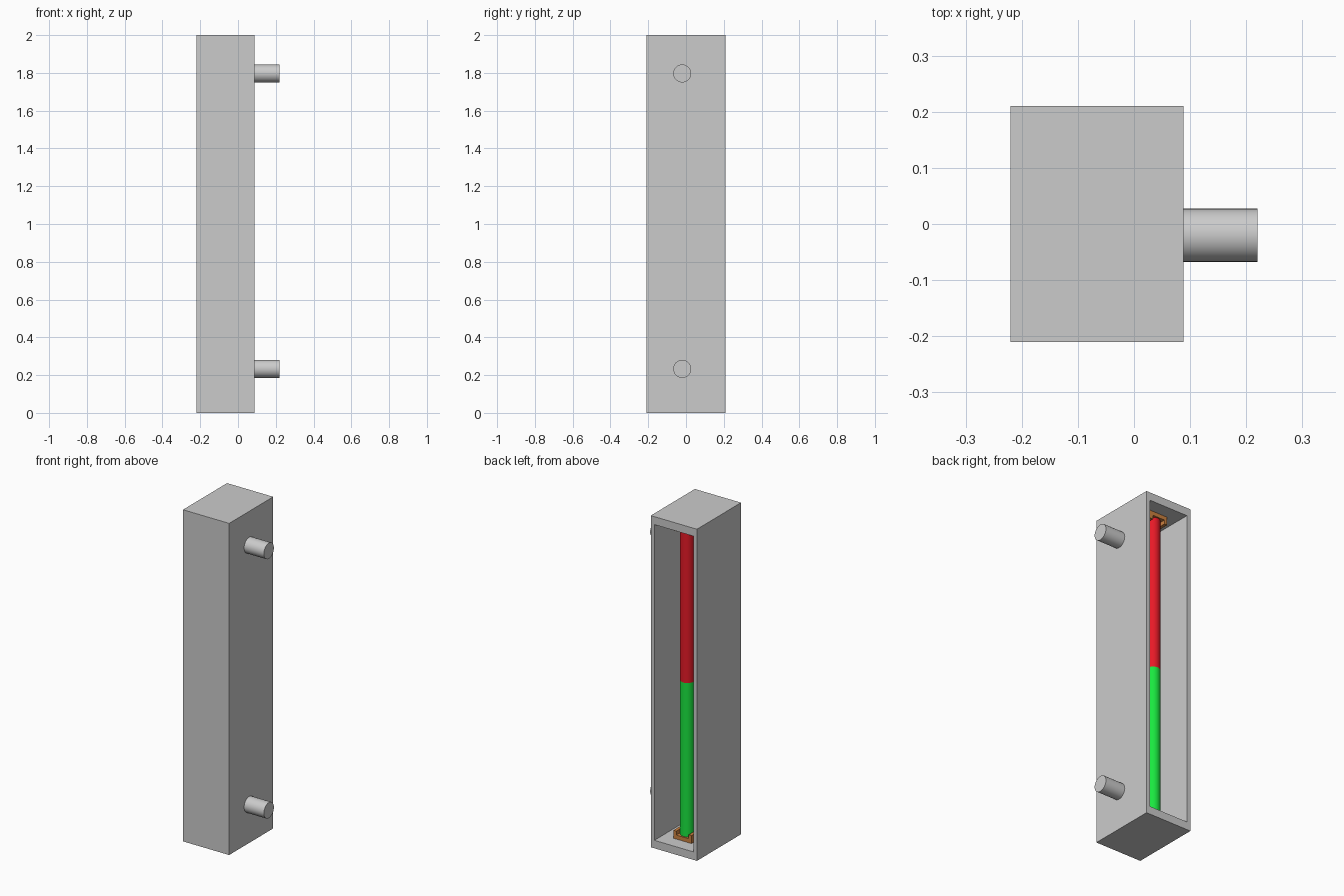
import bpy, bmesh
from mathutils import Vector

if "Cube" in bpy.data.objects:
    bpy.data.objects.remove(bpy.data.objects["Cube"])

X0, X1 = -0.22, 0.088          # housing extent in x
CX = (X0 + X1) / 2             # housing centre line
TUBE_Y, TUBE_R, TUBE_END = 0.08, 0.04, 0.072


def material(name, rgb):
    m = bpy.data.materials.new(name)
    m.diffuse_color = (*rgb, 1)
    m.use_nodes = True
    m.node_tree.nodes["Principled BSDF"].inputs["Base Color"].default_value = m.diffuse_color
    return m


def finish(bm, name, mat=None):
    bmesh.ops.recalc_face_normals(bm, faces=bm.faces)
    me = bpy.data.meshes.new(name)
    bm.to_mesh(me)
    bm.free()
    ob = bpy.data.objects.new(name, me)
    bpy.context.collection.objects.link(ob)
    if mat:
        me.materials.append(mat)
    return ob


def cylinder(name, radius, depth, loc, rot=(0, 0, 0), mat=None):
    bpy.ops.mesh.primitive_cylinder_add(vertices=32, radius=radius, depth=depth,
                                        location=loc, rotation=rot)
    ob = bpy.context.object
    ob.name = name
    if mat:
        ob.data.materials.append(mat)
    bpy.ops.object.shade_smooth_by_angle()
    return ob


red = material("red", (0.8, 0.01, 0.02))
green = material("green", (0.01, 0.8, 0.05))
brown = material("brown", (0.6, 0.22, 0.05))

# Housing: a tall box hollowed out from its +y face
bm = bmesh.new()
bmesh.ops.create_cube(bm, size=1)
for v in bm.verts:
    v.co = Vector((CX + v.co.x * (X1 - X0), v.co.y * 0.42, 1 + v.co.z * 2))
bm.normal_update()
back = max(bm.faces, key=lambda f: f.calc_center_median().y)
rim = bmesh.ops.extrude_discrete_faces(bm, faces=[back])["faces"][0]
for v in rim.verts:
    v.co.x += 0.024 if v.co.x < CX else -0.024
    v.co.z += 0.048 if v.co.z < 1 else -0.048
floor = bmesh.ops.extrude_discrete_faces(bm, faces=[rim])["faces"][0]
for v in floor.verts:
    v.co.y = -0.18
finish(bm, "housing")

# Tube: green lower half, red upper half
half = 1 - TUBE_END
cylinder("tube_lower", TUBE_R, half, (CX, TUBE_Y, 1 - half / 2), mat=green)
cylinder("tube_upper", TUBE_R, half, (CX, TUBE_Y, 1 + half / 2), mat=red)

# U-shaped sockets holding the tube ends, mirrored top and bottom
profile = [(-0.06, 0.048), (0.06, 0.048), (0.06, 0.096), (0.041, 0.096),
           (0.041, 0.072), (-0.041, 0.072), (-0.041, 0.096), (-0.06, 0.096)]
for name, top in (("socket_bottom", False), ("socket_top", True)):
    bm = bmesh.new()
    f = bm.faces.new([bm.verts.new((CX + x, TUBE_Y - 0.048, 2 - z if top else z))
                      for x, z in profile])
    ext = bmesh.ops.extrude_face_region(bm, geom=[f])["geom"]
    bmesh.ops.translate(bm, vec=(0, 0.096, 0),
                        verts=[g for g in ext if isinstance(g, bmesh.types.BMVert)])
    finish(bm, name, brown)

# Mounting pegs on the +x side
for name, z in (("peg_bottom", 0.233), ("peg_top", 1.797)):
    cylinder(name, 0.0475, 0.22 - X1, ((0.22 + X1) / 2, -0.02, z), (0, 1.570796, 0))
